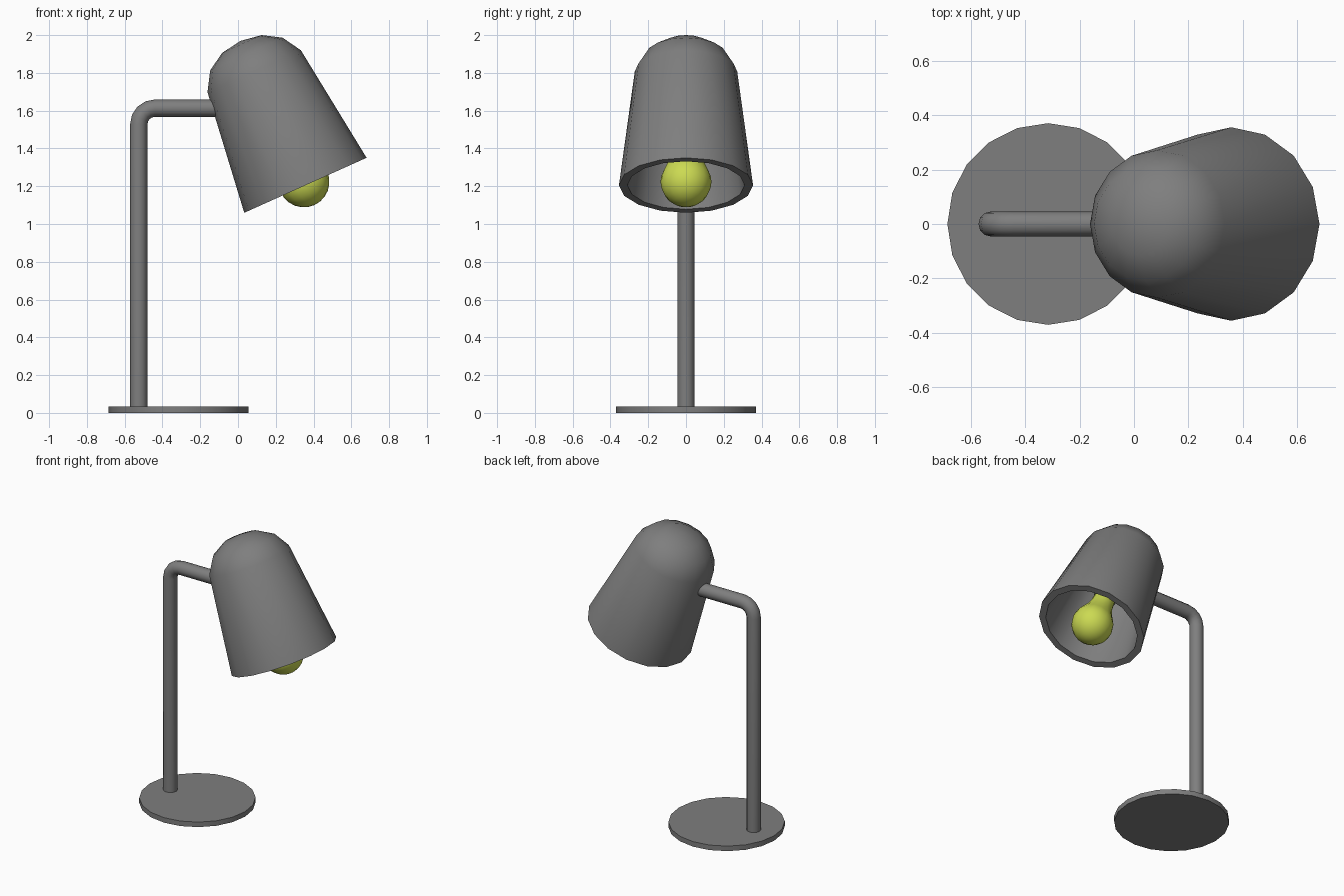
import bpy, bmesh, math
from mathutils import Vector, Matrix

if "Cube" in bpy.data.objects:
    bpy.data.objects.remove(bpy.data.objects["Cube"])


def material(name, rgb):
    m = bpy.data.materials.new(name)
    m.diffuse_color = (*rgb, 1.0)
    m.use_nodes = True
    m.node_tree.nodes["Principled BSDF"].inputs["Base Color"].default_value = m.diffuse_color
    return m


GREY = material("dark grey", (0.21, 0.21, 0.21))
YELLOW = material("bulb yellow", (0.60, 0.70, 0.085))


def loft(name, rings, mat, matrix=Matrix.Identity(4)):
    """Skin successive rings of points; collapsed rings become poles, open ends are capped."""
    bm = bmesh.new()
    loops = [[bm.verts.new(p) for p in ring] for ring in rings]
    n = len(loops[0])
    for a, b in zip(loops, loops[1:]):
        for i in range(n):
            j = (i + 1) % n
            bm.faces.new((a[i], a[j], b[j], b[i]))
    for end in (loops[0], loops[-1]):
        if (end[0].co - end[n // 2].co).length > 1e-4:
            bm.faces.new(end)
    bmesh.ops.remove_doubles(bm, verts=bm.verts, dist=1e-5)
    bmesh.ops.recalc_face_normals(bm, faces=bm.faces)
    me = bpy.data.meshes.new(name)
    bm.to_mesh(me)
    bm.free()
    me.materials.append(mat)
    ob = bpy.data.objects.new(name, me)
    bpy.context.collection.objects.link(ob)
    ob.matrix_world = matrix
    bpy.ops.object.select_all(action='DESELECT')
    ob.select_set(True)
    bpy.context.view_layer.objects.active = ob
    bpy.ops.object.shade_smooth_by_angle(angle=math.radians(40))
    return ob


def lathe(name, profile, sides, mat, matrix):
    """Revolve (radius, height) points round local z."""
    rings = [[(r * math.cos(i * math.tau / sides), r * math.sin(i * math.tau / sides), h)
              for i in range(sides)] for r, h in profile]
    return loft(name, rings, mat, matrix)


# Round foot
lathe("base", [(0.37, 0), (0.37, 0.035)], 20, GREY, Matrix.Translation((-0.315, 0, 0)))

# Bent tube: upright, rounded corner, horizontal arm
R, X, Z, TUBE, SIDES = 0.085, -0.525, 1.613, 0.046, 12
path = [(X, 0.02, 0.0)]
for k in range(5):
    t = k / 4 * math.pi / 2
    path.append((X + R - R * math.cos(t), Z - R + R * math.sin(t), t))
path.append((-0.09, Z, math.pi / 2))
rings = []
for x, z, t in path:
    across = Vector((-math.cos(t), 0, math.sin(t)))
    rings.append([Vector((x, 0, z)) + TUBE * (across * math.cos(i * math.tau / SIDES)
                  + Vector((0, 1, 0)) * math.sin(i * math.tau / SIDES)) for i in range(SIDES)])
loft("stem", rings, GREY)

# Tilted head, with its origin at the centre of the shade rim
head = Matrix.Translation((0.357, 0, 1.205)) @ Matrix.Rotation(math.radians(-24.2), 4, 'Y')

# Hollow domed shade: outside down to the rim, then back up the inside
lathe("shade", [(0, 0.838), (0.115, 0.82), (0.21, 0.762), (0.271, 0.662), (0.355, 0),
                (0.310, 0), (0.228, 0.645), (0.177, 0.728), (0.097, 0.777), (0, 0.792)],
      16, GREY, head)

# Pear-shaped bulb
bulb = [(0.135 * math.sin(t), 0.02 - 0.135 * math.cos(t))
        for t in (math.radians(a) for a in range(0, 121, 15))]
bulb += [(0.092, 0.14), (0.075, 0.20), (0.068, 0.28), (0, 0.28)]
lathe("bulb", bulb, 16, YELLOW, head)

# Socket holding the bulb inside the shade
lathe("socket", [(0.075, 0.27), (0.075, 0.78)], 16, GREY, head)
